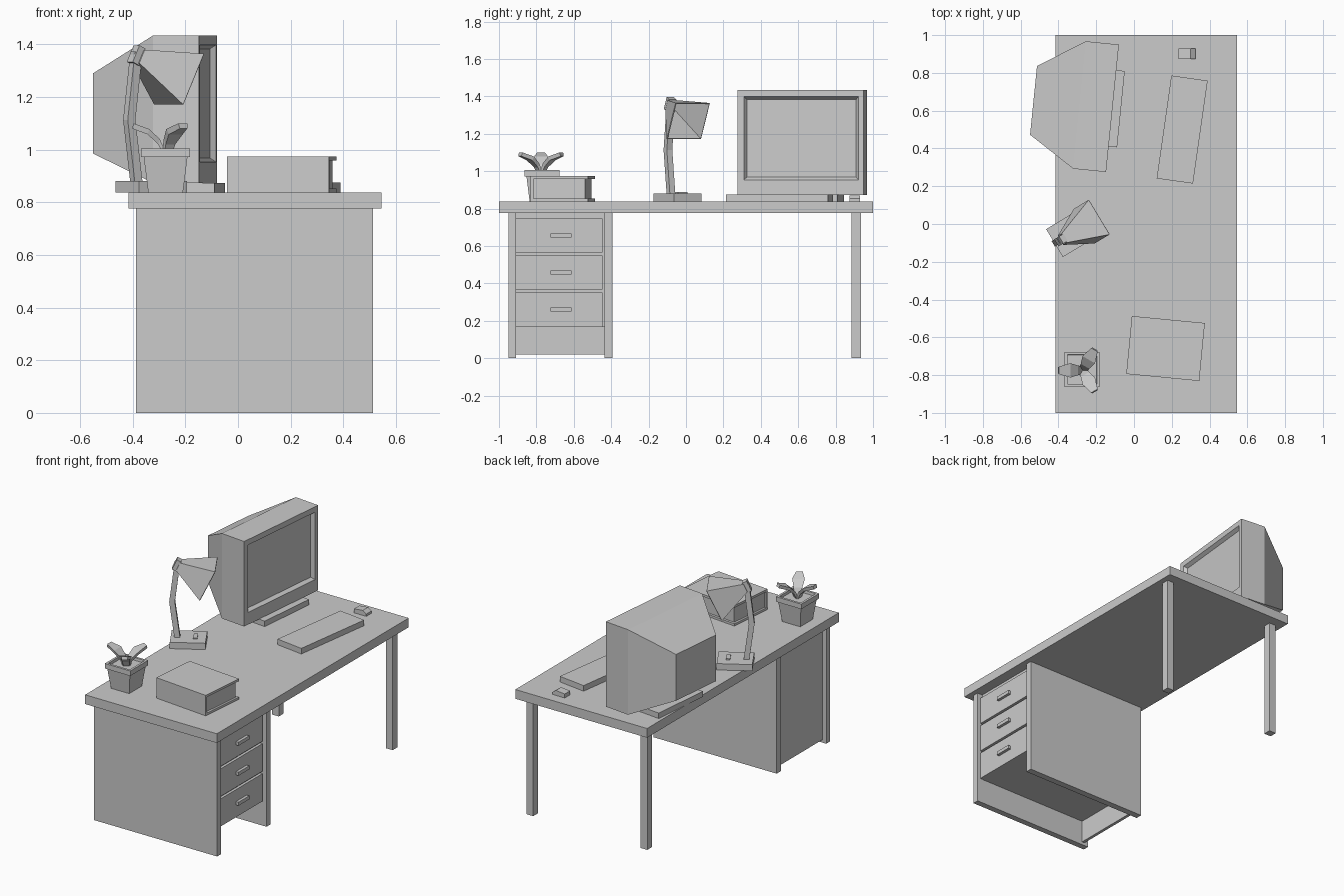
import bpy, bmesh, math
from mathutils import Vector, Matrix

if "Cube" in bpy.data.objects:
    bpy.data.objects.remove(bpy.data.objects["Cube"], do_unlink=True)

GREY = (0.6, 0.6, 0.6, 1)
mat = bpy.data.materials.new("plain grey")
mat.use_nodes = True
mat.diffuse_color = GREY
mat.node_tree.nodes["Principled BSDF"].inputs["Base Color"].default_value = GREY


def finish(name, bm, matrix=Matrix()):
    bmesh.ops.recalc_face_normals(bm, faces=bm.faces)
    mesh = bpy.data.meshes.new(name)
    bm.to_mesh(mesh)
    bm.free()
    mesh.materials.append(mat)
    ob = bpy.data.objects.new(name, mesh)
    ob.matrix_world = matrix
    bpy.context.collection.objects.link(ob)
    return ob


def place(x, y, z, degrees=0):
    return Matrix.Translation((x, y, z)) @ Matrix.Rotation(math.radians(degrees), 4, "Z")


def box(name, x, y, z, matrix=Matrix()):
    """Box from (min, max) ranges."""
    bm = bmesh.new()
    bmesh.ops.create_cube(bm, size=1)
    for v in bm.verts:
        v.co = [r[0] if c < 0 else r[1] for c, r in zip(v.co, (x, y, z))]
    return finish(name, bm, matrix)


def loft(name, rings, matrix=Matrix(), caps=(True, True)):
    """Skin a list of equal-length point rings."""
    bm = bmesh.new()
    loops = [[bm.verts.new(p) for p in ring] for ring in rings]
    n = len(rings[0])
    for a, b in zip(loops, loops[1:]):
        for i in range(n):
            j = (i + 1) % n
            bm.faces.new((a[i], a[j], b[j], b[i]))
    if caps[0]:
        bm.faces.new(loops[0])
    if caps[1]:
        bm.faces.new(loops[-1])
    return finish(name, bm, matrix)


def square(h, z):
    return [(-h, -h, z), (h, -h, z), (h, h, z), (-h, h, z)]


def upright(x, w, z0, z1):
    return [(x, -w, z0), (x, w, z0), (x, w, z1), (x, -w, z1)]


# Desk top, side panels and legs
TOP = 0.838
box("desk_top", (-0.416, 0.546), (-1, 1), (0.777, TOP))
box("outer_side_panel", (-0.387, 0.513), (-0.95, -0.91), (0, 0.777))
box("inner_side_panel", (-0.387, 0.513), (-0.436, -0.393), (0, 0.777))
box("front_leg", (0.461, 0.51), (0.885, 0.935), (0, 0.777))
box("back_leg", (-0.372, -0.322), (0.885, 0.935), (0, 0.777))

# Drawer cabinet
box("cabinet_back", (-0.36, -0.34), (-0.91, -0.436), (0.02, 0.777))
box("cabinet_body", (-0.34, 0.475), (-0.91, -0.436), (0.168, 0.777))
for i in range(3):
    z = 0.168 + i * 0.198
    box(f"drawer_{i + 1}", (0.47, 0.493), (-0.908, -0.446), (z, z + 0.182))
    box(f"drawer_handle_{i + 1}", (0.49, 0.512), (-0.725, -0.613), (z + 0.081, z + 0.104))

# Monitor: tapered tube housing with a recessed screen
screen_place = place(-0.114, 0.6125, 0, -5.75)
monitor = loft("monitor", [
    upright(-0.42, 0.183, 0.985, 1.29),
    upright(-0.175, 0.339, 0.873, 1.434),
    upright(0, 0.339, 0.873, 1.434),
    [(0, -0.305, 0.953), (0, 0.311, 0.953), (0, 0.311, 1.398), (0, -0.305, 1.398)],
    [(-0.022, -0.29, 0.968), (-0.022, 0.296, 0.968),
     (-0.022, 0.296, 1.383), (-0.022, -0.29, 1.383)],
], screen_place)
box("monitor_base", (-0.3, 0.045), (-0.203, 0.203), (TOP, 0.874), screen_place)

# Keyboard and mouse
box("keyboard", (-0.097, 0.097), (-0.275, 0.275), (0, 0.037), place(0.255, 0.5, TOP, -8.1))
loft("mouse", [
    [(x, y, z) for x, z in ((-0.045, 0), (0.045, 0), (0.045, 0.015), (0.02, 0.033), (-0.045, 0.026))]
    for y in (-0.028, 0.028)], place(0.28, 0.901, TOP))

# Book: two covers, spine and inset pages
book_place = place(0.167, -0.659, TOP, -5.5)
for name, z in (("book_bottom_cover", 0), ("book_top_cover", 0.12)):
    box(name, (-0.194, 0.194), (-0.154, 0.154), (z, z + 0.015), book_place)
box("book_spine", (-0.194, 0.194), (-0.154, -0.139), (0.015, 0.12), book_place)
box("book_pages", (-0.18, 0.18), (-0.139, 0.138), (0.015, 0.12), book_place)

# Desk lamp: base, switch, bent arm and hollow shade, local x runs along the beam
lamp_place = place(-0.329, -0.046, TOP, 31)
box("lamp_base", (-0.107, 0.107), (-0.086, 0.086), (0, 0.042), lamp_place)
box("lamp_switch", (0.03, 0.055), (-0.03, 0.03), (0.042, 0.05), lamp_place)
arm = [(-0.066, 0.035), (-0.098, 0.275), (-0.066, 0.535)]
W = 0.017
loft("lamp_arm", [[(x - W, -W, z), (x + W, -W, z), (x + W, W, z), (x - W, W, z)]
                  for x, z in arm], lamp_place)
tilt = Matrix.Rotation(math.radians(90 + 25.5), 4, "Y")
shade_place = lamp_place @ Matrix.Translation((0.12, -0.004, 0.43)) @ tilt
box("lamp_joint", (-0.035, 0.035), (-0.022, 0.022), (-0.225, -0.195), shade_place)
shade = loft("lamp_shade", [square(0.028, -0.2), square(0.107, 0)], shade_place, (True, False))
thick = shade.modifiers.new("wall", "SOLIDIFY")
thick.thickness = 0.007
thick.offset = -1

# Plant pot with a rim and soil
pot_place = place(-0.275, -0.77, 0)
loft("plant_pot", [
    square(0.066, TOP), square(0.083, 0.972), square(0.093, 0.972),
    square(0.093, 1.005), square(0.078, 1.005), square(0.076, 0.988)], pot_place)

# Three arching leaves: (reach, height, half width)
LEAF = [(0.0, 0.985, 0.02), (0.025, 1.04, 0.026), (0.065, 1.078, 0.038), (0.125, 1.1, 0.02)]
for i in range(3):
    rings = []
    for r, z, w in LEAF:
        rings.append([(r, -w, z), (r, w, z), (r + 0.006, w * 0.8, z - 0.02),
                      (r + 0.006, -w * 0.8, z - 0.02)])
    loft(f"leaf_{i + 1}", rings, place(-0.272, -0.775, 0, 180 + i * 120))
